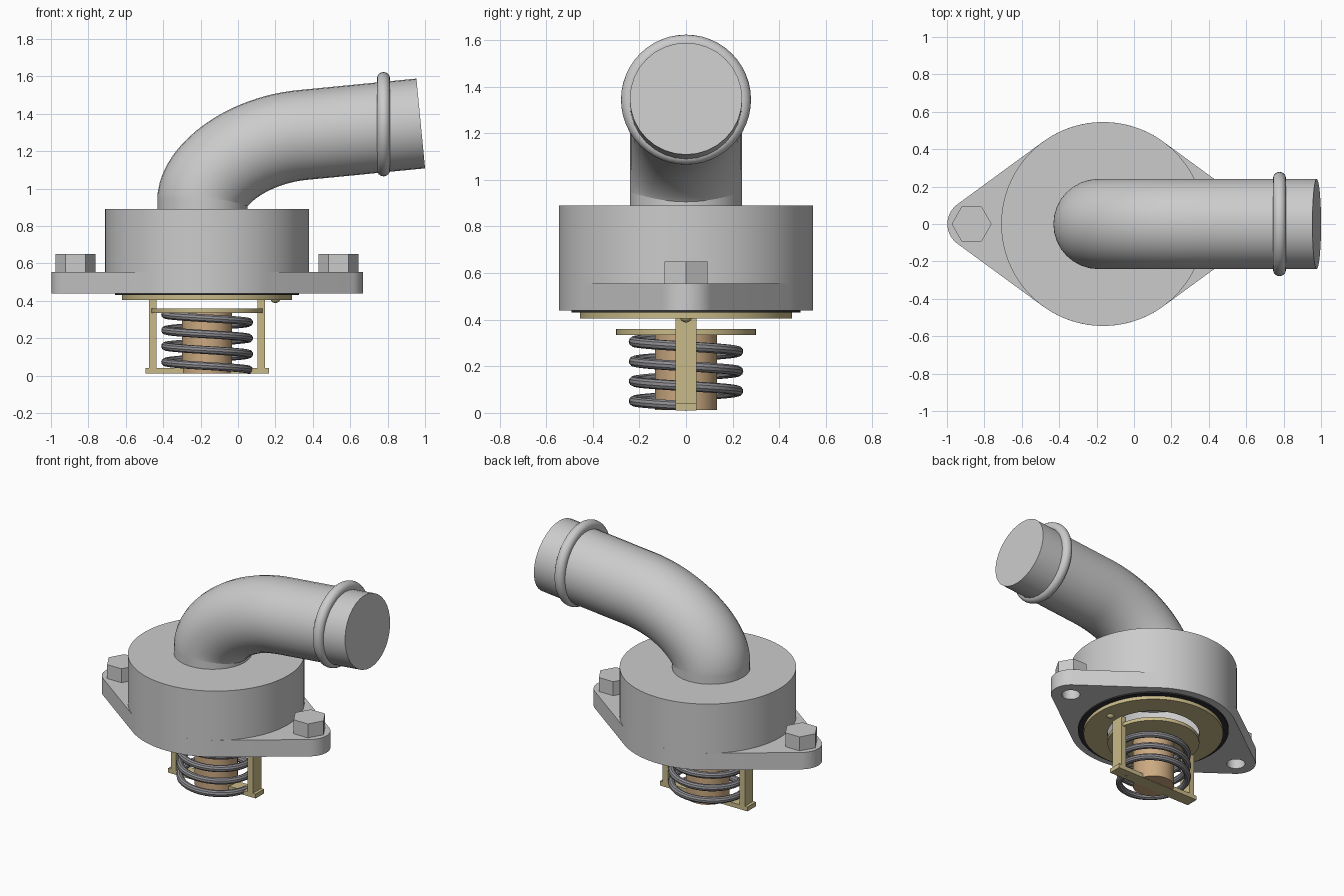
import bpy, bmesh
from math import pi, cos, sin, acos, radians

if "Cube" in bpy.data.objects:
    bpy.data.objects.remove(bpy.data.objects["Cube"])

CX = -0.165                      # main axis
EAR = 0.703                      # distance from axis to each bolt


def material(name, rgb):
    m = bpy.data.materials.new(name)
    m.diffuse_color = (*rgb, 1)
    m.use_nodes = True
    m.node_tree.nodes["Principled BSDF"].inputs["Base Color"].default_value = m.diffuse_color
    return m


BRASS = material("brass", (0.58, 0.49, 0.25))
COPPER = material("copper", (0.60, 0.40, 0.22))
STEEL = material("steel", (0.27, 0.27, 0.29))
RUBBER = material("rubber", (0.03, 0.03, 0.035))


def finish(ob, name, mat=None, smooth=True):
    ob.name = name
    if mat:
        ob.data.materials.clear()
        ob.data.materials.append(mat)
    bpy.ops.object.select_all(action='DESELECT')
    ob.select_set(True)
    bpy.context.view_layer.objects.active = ob
    if ob.type == 'CURVE':
        bpy.ops.object.convert(target='MESH')
        ob = bpy.context.object
    if smooth:
        bpy.ops.object.shade_smooth_by_angle(angle=radians(35))
    return ob


def new_object(name, data, loc=(0, 0, 0)):
    ob = bpy.data.objects.new(name, data)
    ob.location = loc
    bpy.context.collection.objects.link(ob)
    return ob


def lathe(name, profile, closed=False, mat=None, steps=96):
    bm = bmesh.new()
    vs = [bm.verts.new((r, 0, z)) for r, z in profile]
    n = len(vs)
    es = [bm.edges.new((vs[i], vs[(i + 1) % n])) for i in range(n if closed else n - 1)]
    bmesh.ops.spin(bm, geom=vs + es, axis=(0, 0, 1), cent=(0, 0, 0),
                   angle=2 * pi, steps=steps)
    bmesh.ops.remove_doubles(bm, verts=bm.verts[:], dist=1e-5)
    bmesh.ops.recalc_face_normals(bm, faces=bm.faces[:])
    me = bpy.data.meshes.new(name)
    bm.to_mesh(me)
    bm.free()
    return finish(new_object(name, me, (CX, 0, 0)), name, mat)


def ring(name, r0, r1, z0, z1, mat=None):
    return lathe(name, [(r0, z0), (r1, z0), (r1, z1), (r0, z1)], True, mat)


def disc(name, x, r, z0, z1, mat=None, sides=64):
    bpy.ops.mesh.primitive_cylinder_add(vertices=sides, radius=r, depth=z1 - z0,
                                        location=(x, 0, (z0 + z1) / 2),
                                        rotation=(0, 0, pi / 2))
    return finish(bpy.context.object, name, mat, sides > 6)


def box(name, x0, x1, y, z0, z1, mat):
    bpy.ops.mesh.primitive_cube_add(size=1, location=((x0 + x1) / 2, 0, (z0 + z1) / 2))
    ob = bpy.context.object
    ob.scale = (x1 - x0, 2 * y, z1 - z0)
    return finish(ob, name, mat, False)


def poly_spline(cu, pts, cyclic):
    sp = cu.splines.new('POLY')
    sp.points.add(len(pts) - 1)
    for p, co in zip(sp.points, pts):
        p.co = (*co, 1)
    sp.use_cyclic_u = cyclic


def arc(cx, r, a0, a1, n):
    return [(cx + r * cos(a0 + (a1 - a0) * i / n), r * sin(a0 + (a1 - a0) * i / n), 0)
            for i in range(n + 1)]


# Flange: hull of the round body and two bolt ears, with holes
R, E = 0.545, 0.13
a = acos((R - E) / EAR)
outline = (arc(EAR, E, -a, a, 16) + arc(0, R, a, pi - a, 32)
           + arc(-EAR, E, pi - a, pi + a, 16) + arc(0, R, pi + a, 2 * pi - a, 32))
cu = bpy.data.curves.new("flange", 'CURVE')
cu.dimensions = '2D'
cu.fill_mode = 'BOTH'
cu.extrude = 0.0575
poly_spline(cu, outline, True)
for hx, hr, n in ((0, 0.42, 96), (EAR, 0.06, 24), (-EAR, 0.06, 24)):
    poly_spline(cu, arc(hx, hr, 0, 2 * pi, n)[:-1], True)
finish(new_object("flange", cu, (CX, 0, 0.4975)), "flange")

# Housing cup, open below
lathe("housing", [(0, 0.89), (R, 0.89), (R, 0.555), (0.42, 0.555), (0.42, 0.81), (0, 0.81)])

# Hex bolt heads
for side, s in (("left", -1), ("right", 1)):
    disc(side + "_bolt_head", CX + s * EAR, 0.107, 0.555, 0.65, None, 6)

# Elbow outlet pipe
cu = bpy.data.curves.new("outlet_pipe", 'CURVE')
cu.dimensions = '3D'
cu.bevel_depth = 0.241
cu.bevel_resolution = 14
cu.resolution_u = 24
cu.use_fill_caps = True
sp = cu.splines.new('BEZIER')
sp.bezier_points.add(3)
path = [((-0.19, 0.86), (-0.19, 0.83), (-0.19, 0.89)),
        ((-0.19, 0.95), (-0.19, 0.92), (-0.17, 1.08)),
        ((0.35, 1.287), (0.05, 1.259), (0.55, 1.306)),
        ((0.977, 1.348), (0.77, 1.328), (1.1, 1.36))]
for bp, (co, h0, h1) in zip(sp.bezier_points, path):
    bp.handle_left_type = bp.handle_right_type = 'FREE'
    bp.co = (co[0], 0, co[1])
    bp.handle_left = (h0[0], 0, h0[1])
    bp.handle_right = (h1[0], 0, h1[1])
finish(new_object("outlet_pipe", cu), "outlet_pipe")

# Hose bead around the pipe
bpy.ops.mesh.primitive_torus_add(major_radius=0.244, minor_radius=0.035, major_segments=48,
                                 minor_segments=16, location=(0.778, 0, 1.344),
                                 rotation=(0, pi / 2, 0))
finish(bpy.context.object, "hose_bead")

# Rubber seal and brass seat
ring("rubber_seal", 0.43, 0.492, 0.43, 0.46, RUBBER)
ring("valve_seat", 0.30, 0.455, 0.405, 0.436, BRASS)

# Vent pin under the seat
bpy.ops.mesh.primitive_uv_sphere_add(segments=20, ring_count=12, radius=0.028,
                                     location=(0.2, 0, 0.416))
finish(bpy.context.object, "vent_pin", BRASS)

# Valve plate and wax capsule
disc("valve_plate", CX, 0.30, 0.335, 0.36, BRASS)
disc("wax_capsule", CX, 0.134, 0.012, 0.34, COPPER)

# Bridge frame: two legs and a cross bar
for side, s in (("left", -1), ("right", 1)):
    x = CX + s * 0.29
    box(side + "_frame_leg", x - 0.02, x + 0.02, 0.045, 0.02, 0.41, BRASS)
box("frame_bar", CX - 0.33, CX + 0.33, 0.045, 0.01, 0.04, BRASS)

# Coil spring
cu = bpy.data.curves.new("spring", 'CURVE')
cu.dimensions = '3D'
cu.bevel_depth = 0.022
cu.bevel_resolution = 3
cu.use_fill_caps = True
turns, per = 3.5, 40
poly_spline(cu, [(0.224 * cos(2 * pi * i / per), -0.224 * sin(2 * pi * i / per),
                  0.03 + 0.085 * i / per) for i in range(int(turns * per) + 1)], False)
finish(new_object("spring", cu, (CX, 0, 0)), "spring", STEEL)
